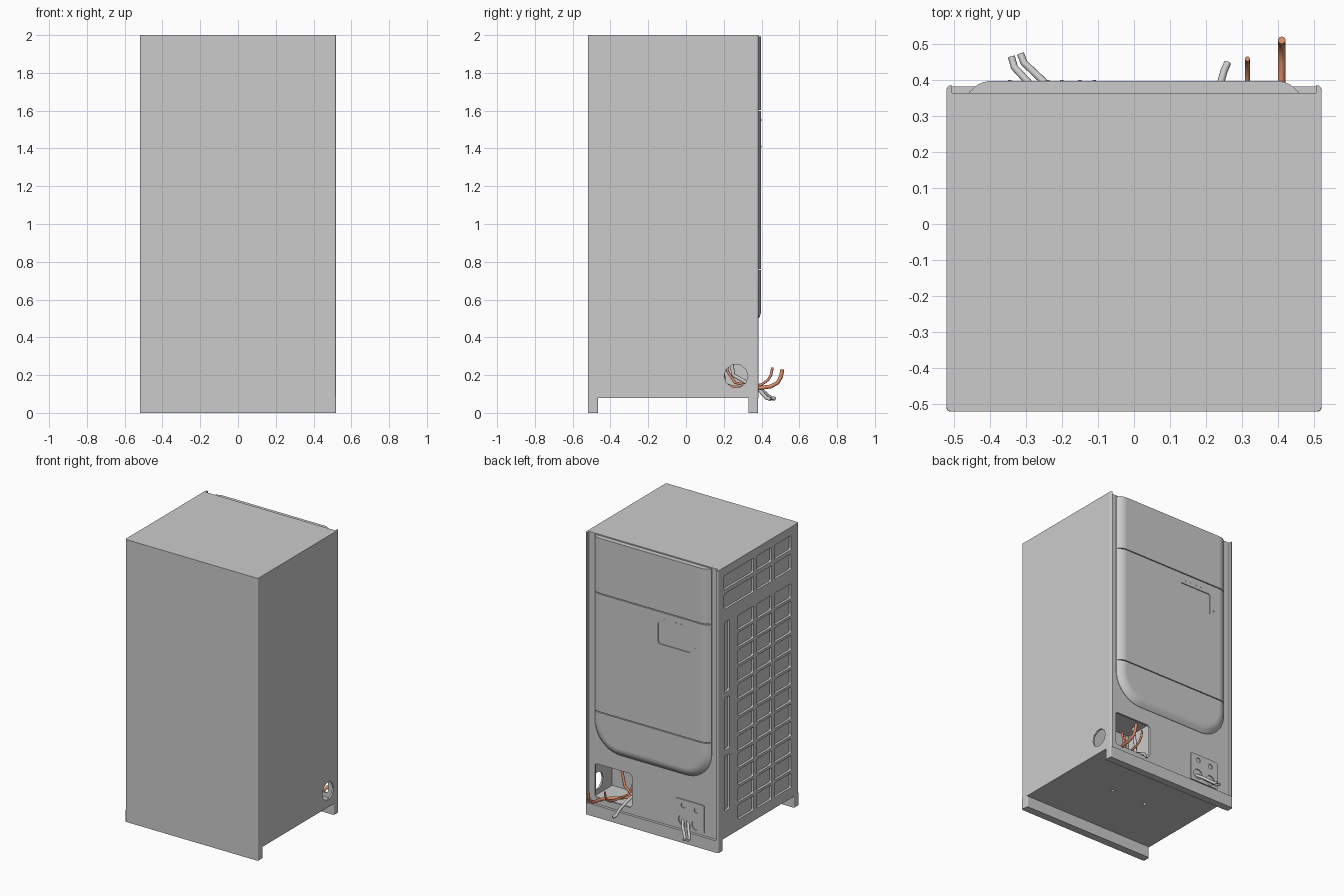
import bpy, bmesh, math
from mathutils import Matrix, Vector

if "Cube" in bpy.data.objects:
    bpy.data.objects.remove(bpy.data.objects["Cube"])


def to_object(name, bm):
    bmesh.ops.recalc_face_normals(bm, faces=bm.faces)
    me = bpy.data.meshes.new(name)
    bm.to_mesh(me)
    bm.free()
    ob = bpy.data.objects.new(name, me)
    bpy.context.collection.objects.link(ob)
    return ob


def boxes(name, spans, axis=2, r=0.0):
    """One mesh of boxes (x0,x1,y0,y1,z0,z1); edges along axis rounded by r."""
    bm = bmesh.new()
    for x0, x1, y0, y1, z0, z1 in spans:
        m = Matrix.Translation(((x0 + x1) / 2, (y0 + y1) / 2, (z0 + z1) / 2))
        m = m @ Matrix.Diagonal((x1 - x0, y1 - y0, z1 - z0, 1))
        bmesh.ops.create_cube(bm, size=1, matrix=m)
    if r:
        def along(e):
            d = (e.verts[1].co - e.verts[0].co).normalized()
            return abs(d[axis]) > 0.99
        bmesh.ops.bevel(bm, geom=[e for e in bm.edges if along(e)], offset=r,
                        segments=3, profile=0.5, affect='EDGES')
    return to_object(name, bm)


def discs(name, centres, r, length, axis, sides=16):
    """One mesh of cylinders lying along the given axis."""
    rot = {'X': Matrix.Rotation(math.pi / 2, 4, 'Y'),
           'Y': Matrix.Rotation(math.pi / 2, 4, 'X'), 'Z': Matrix()}[axis]
    bm = bmesh.new()
    for c in centres:
        bmesh.ops.create_cone(bm, cap_ends=True, segments=sides, radius1=r, radius2=r,
                              depth=length, matrix=Matrix.Translation(c) @ rot)
    return to_object(name, bm)


def cut(ob, cutter):
    cutter.hide_render = True
    mod = ob.modifiers.new("cut", 'BOOLEAN')
    mod.operation, mod.solver, mod.object = 'DIFFERENCE', 'EXACT', cutter
    bpy.context.view_layer.objects.active = ob
    bpy.ops.object.modifier_apply(modifier=mod.name)
    bpy.data.objects.remove(cutter)


def smooth(ob, angle=35):
    bpy.ops.object.select_all(action='DESELECT')
    ob.select_set(True)
    bpy.context.view_layer.objects.active = ob
    bpy.ops.object.shade_smooth_by_angle(angle=math.radians(angle))


def pipe(name, pts, r, mat=None):
    cu = bpy.data.curves.new(name, 'CURVE')
    cu.dimensions = '3D'
    cu.bevel_depth, cu.bevel_resolution, cu.use_fill_caps = r, 3, True
    sp = cu.splines.new('POLY')
    sp.points.add(len(pts) - 1)
    for p, co in zip(sp.points, pts):
        p.co = (*co, 1)
    if mat:
        cu.materials.append(mat)
    ob = bpy.data.objects.new(name, cu)
    bpy.context.collection.objects.link(ob)


# cabinet: plan outline with two rear corner flanges, extruded upward
half = [(0.52, -0.52), (0.52, 0.385), (0.505, 0.385), (0.505, 0.363)]
outline = half + [(-x, y) for x, y in reversed(half)]
bm = bmesh.new()
face = bm.faces.new([bm.verts.new((x, y, 0.08)) for x, y in outline])
ext = bmesh.ops.extrude_face_region(bm, geom=[face])
bmesh.ops.translate(bm, vec=(0, 0, 1.92),
                    verts=[v for v in ext['geom'] if isinstance(v, bmesh.types.BMVert)])
corners = [e for e in bm.edges if all(abs(v.co.x) > 0.515 for v in e.verts)
           and abs(e.verts[0].co.z - e.verts[1].co.z) > 1]
bmesh.ops.bevel(bm, geom=corners, offset=0.012, segments=3, profile=0.5, affect='EDGES')
cabinet = to_object("cabinet", bm)

# pipe compartment, its rear window, the side port and the floor holes
cut(cabinet, boxes("compartment_cutter", [(0.13, 0.508, 0.1, 0.35, 0.1, 0.42)]))
cut(cabinet, boxes("window_cutter", [(0.17, 0.46, 0.33, 0.42, 0.13, 0.37)], 1, 0.02))
cut(cabinet, discs("port_cutter", [(0.52, 0.265, 0.195)], 0.063, 0.06, 'X', 10))
cut(cabinet, discs("floor_hole_cutter",
                   [(x, y, 0.08) for x in (-0.135, 0.135) for y in (-0.055, 0.235)],
                   0.012, 0.03, 'Z', 12))

# left side air grille: two wide top rows, twelve grid rows, three tall slots
cols = [(-0.015, 0.16), (-0.215, -0.05), (-0.435, -0.25)]
cells = []
for z0, z1 in ((1.84, 1.94), (1.70, 1.81)):
    for y0, y1 in cols:
        cells.append((y0, 0.315 if y1 == 0.16 else y1, z0, z1))
for i in range(12):
    z = 1.60 - i * 0.122
    cells += [(y0, y1, z - 0.103, z) for y0, y1 in cols]
cells += [(0.255, 0.31, z0, z1) for z0, z1 in ((1.11, 1.61), (0.70, 1.07), (0.27, 0.66))]
cut(cabinet, boxes("grille_cutter", [(-0.54, -0.503, *c) for c in cells], 0, 0.01))

# base rails front and back
boxes("front_base_rail", [(-0.52, 0.52, -0.52, -0.465, 0, 0.085)], 2, 0.008)
boxes("back_base_rail", [(-0.52, 0.52, 0.33, 0.382, 0, 0.085)], 2, 0.008)

# raised rear cover with sloped rim and rounded lower corners
bm = bmesh.new()
loops = []
for inset, y in ((0, 0.355), (0, 0.366), (0.022, 0.386), (0.037, 0.393), (0.055, 0.397), (0.065, 0.397)):
    w, z0, r = 0.457 - inset, 0.48 + inset, 0.2 - inset
    pts = [(w, 1.992)]
    pts += [(w - r + r * math.cos(a), z0 + r - r * math.sin(a))
            for a in (i * math.pi / 20 for i in range(11))]
    pts += [(-x, z) for x, z in reversed(pts)]
    loops.append([bm.verts.new((x, y, z)) for x, z in pts])
n = len(loops[0])
for a, b in zip(loops, loops[1:]):
    for i in range(n):
        j = (i + 1) % n
        bm.faces.new((a[i], a[j], b[j], b[i]))
bm.faces.new(loops[0])
bm.faces.new(loops[-1])
bmesh.ops.remove_doubles(bm, verts=bm.verts, dist=1e-6)
cover = to_object("rear_cover", bm)
cut(cover, boxes("seam_cutter", [(-0.5, 0.5, 0.37, 0.42, z - 0.003, z + 0.003)
                                 for z in (0.76, 1.60)]))
cut(cover, boxes("recess_cutter", [(-0.316, -0.06, 0.391, 0.42, 1.37, 1.525)], 1, 0.015))
smooth(cover)

# small screws on the cover
discs("cover_screws", [(x, 0.396, 1.55) for x in (-0.11, -0.15, -0.20, -0.24)]
      + [(-0.345, 0.396, 1.41)], 0.005, 0.008, 'Y', 8)

# valve plate, low on the rear left, with openings
plate = boxes("valve_plate", [(-0.40, -0.175, 0.355, 0.37, 0.10, 0.30)], 1, 0.01)
cut(plate, discs("small_hole_cutter", [(-0.238, 0.37, 0.26), (-0.34, 0.37, 0.25)],
                 0.018, 0.02, 'Y'))
cut(plate, discs("large_hole_cutter", [(-0.235, 0.37, 0.155), (-0.34, 0.37, 0.145)],
                 0.036, 0.02, 'Y'))

# copper lines coming through the rear window
copper = bpy.data.materials.new("copper")
copper.diffuse_color = (0.75, 0.27, 0.14, 1)
copper.use_nodes = True
copper.node_tree.nodes["Principled BSDF"].inputs["Base Color"].default_value = copper.diffuse_color
pipe("large_copper_line", [(0.22, 0.16, 0.36), (0.21, 0.17, 0.2), (0.22, 0.2, 0.15), (0.27, 0.25, 0.135),
                           (0.39, 0.34, 0.13), (0.41, 0.375, 0.13), (0.41, 0.45, 0.14),
                           (0.41, 0.485, 0.16), (0.41, 0.502, 0.19), (0.41, 0.51, 0.23)],
     0.0105, copper)
pipe("small_copper_line", [(0.27, 0.2, 0.36), (0.26, 0.22, 0.22), (0.27, 0.26, 0.16),
                           (0.315, 0.35, 0.14), (0.315, 0.40, 0.15), (0.315, 0.435, 0.175),
                           (0.315, 0.45, 0.2), (0.315, 0.458, 0.24)], 0.007, copper)
pipe("inner_copper_line", [(0.38, 0.17, 0.40), (0.37, 0.19, 0.28), (0.34, 0.2, 0.18),
                           (0.28, 0.2, 0.13), (0.2, 0.18, 0.12)], 0.009, copper)

# grey drain hoses and a conduit inside the compartment
pipe("right_drain_hose", [(0.20, 0.25, 0.2), (0.225, 0.33, 0.155), (0.24, 0.39, 0.12),
                          (0.25, 0.425, 0.08), (0.26, 0.448, 0.072)], 0.01)
pipe("inner_drain_hose", [(0.2, 0.25, 0.2), (0.19, 0.24, 0.28), (0.19, 0.22, 0.41)], 0.01)
pipe("left_drain_hose_a", [(-0.225, 0.355, 0.15), (-0.25, 0.395, 0.125),
                           (-0.305, 0.447, 0.08), (-0.315, 0.472, 0.075)], 0.01)
pipe("left_drain_hose_b", [(-0.265, 0.355, 0.15), (-0.295, 0.395, 0.12),
                           (-0.332, 0.435, 0.08), (-0.34, 0.464, 0.075)], 0.01)
